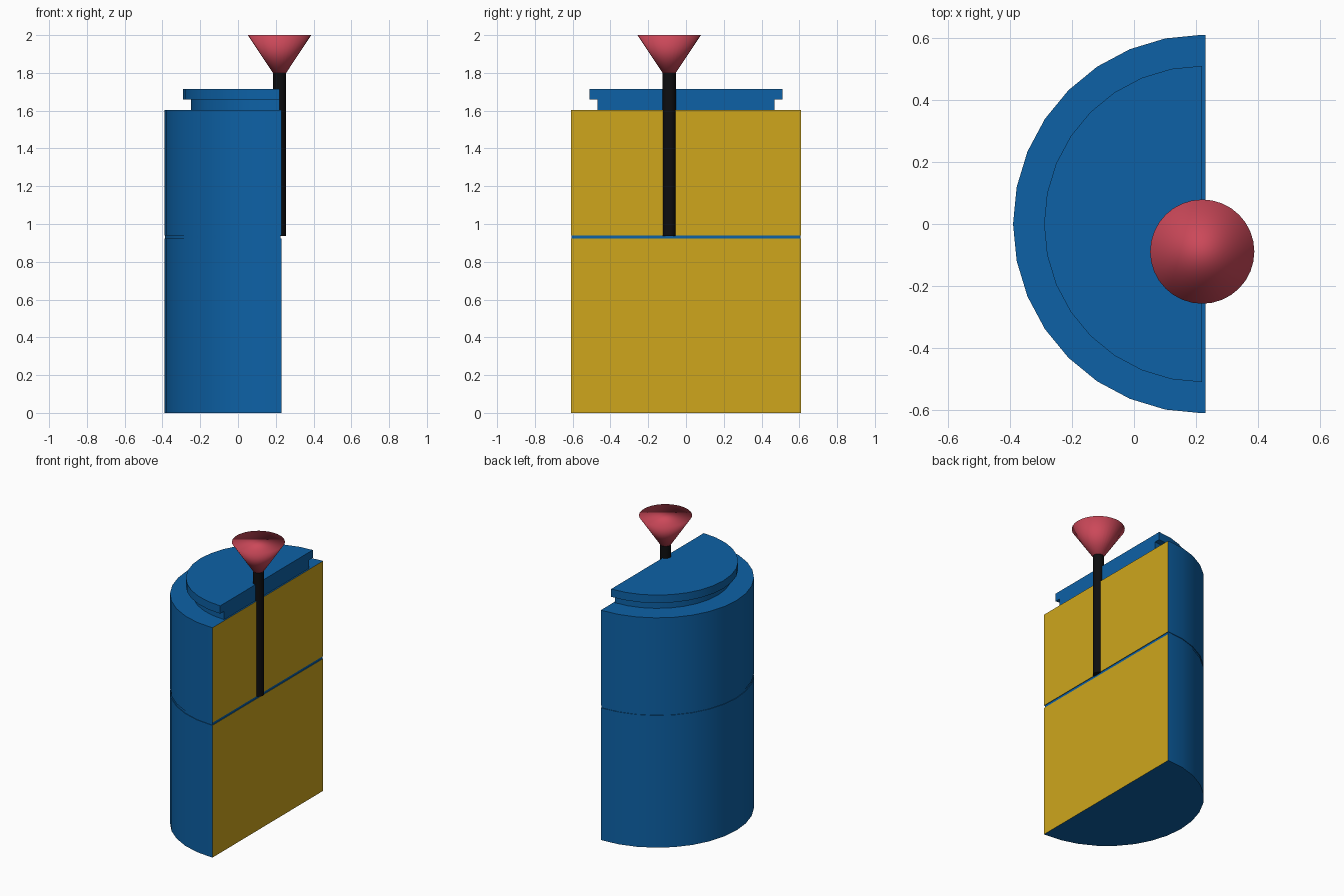
import bpy, bmesh
from math import sin, cos, pi

if "Cube" in bpy.data.objects:
    bpy.data.objects.remove(bpy.data.objects["Cube"])

CX = 0.22   # centre line of the half-round parts
STEPS = 16  # arc segments in a half circle


def material(name, rgb):
    m = bpy.data.materials.new(name)
    m.diffuse_color = (*rgb, 1)
    m.use_nodes = True
    m.node_tree.nodes["Principled BSDF"].inputs["Base Color"].default_value = m.diffuse_color
    return m


blue = material("blue", (0.004, 0.12, 0.38))
yellow = material("yellow", (0.62, 0.38, 0.012))
red = material("red", (0.60, 0.065, 0.10))
black = material("black", (0.004, 0.004, 0.005))


def finish(name, bm, mats, smooth_all=False):
    bmesh.ops.recalc_face_normals(bm, faces=bm.faces)
    me = bpy.data.meshes.new(name)
    bm.to_mesh(me)
    bm.free()
    for m in mats:
        me.materials.append(m)
    ob = bpy.data.objects.new(name, me)
    bpy.context.collection.objects.link(ob)
    bpy.context.view_layer.objects.active = ob
    ob.select_set(True)
    if smooth_all:
        me.shade_smooth()
    else:
        bpy.ops.object.shade_smooth_by_angle(angle=pi / 6)
    ob.select_set(False)
    return ob


def half_round(name, rings, mats, front_mats=None):
    """Skin stacked half discs; rings are (z, radius, front x)."""
    bm = bmesh.new()
    loops = []
    for z, r, front in rings:
        pts = [(CX - r * sin(pi * i / STEPS), r * cos(pi * i / STEPS)) for i in range(STEPS + 1)]
        if front > CX + 1e-4:
            pts = [(front, r)] + pts + [(front, -r)]
        loops.append([bm.verts.new((x, y, z)) for x, y in pts])
    for k, (a, b) in enumerate(zip(loops, loops[1:])):
        n = len(a)
        for i in range(n):
            j = (i + 1) % n
            f = bm.faces.new((a[i], a[j], b[j], b[i]))
            # the last face of each ring is the flat front
            if front_mats and i == n - 1:
                f.material_index = front_mats[k]
    bm.faces.new(loops[0])
    bm.faces.new(loops[-1])
    return finish(name, bm, mats)


# Half-round body with a shallow blue seam and yellow cut face
R, F, G = 0.61, 0.23, 0.004
half_round("body", [(0, R, F), (0.922, R, F), (0.922, R - G, F - G),
                    (0.94, R - G, F - G), (0.94, R, F), (1.603, R, F)],
           [blue, yellow], [1, 0, 0, 0, 1])

# Neck and overhanging rim
half_round("lid", [(1.603, 0.468, CX), (1.66, 0.468, CX),
                   (1.66, 0.51, CX), (1.715, 0.51, CX)], [blue])


def round_part(name, r1, r2, z0, z1, mat, smooth_all=False):
    bm = bmesh.new()
    bmesh.ops.create_cone(bm, cap_ends=True, segments=32, radius1=r1, radius2=r2, depth=z1 - z0)
    bmesh.ops.translate(bm, verts=bm.verts, vec=(CX, -0.089, (z0 + z1) / 2))
    return finish(name, bm, [mat], smooth_all)


# Plunger stem and conical knob
round_part("stem", 0.035, 0.035, 0.937, 1.8, black)
round_part("knob", 0.035, 0.168, 1.8, 2.0, red, True)
